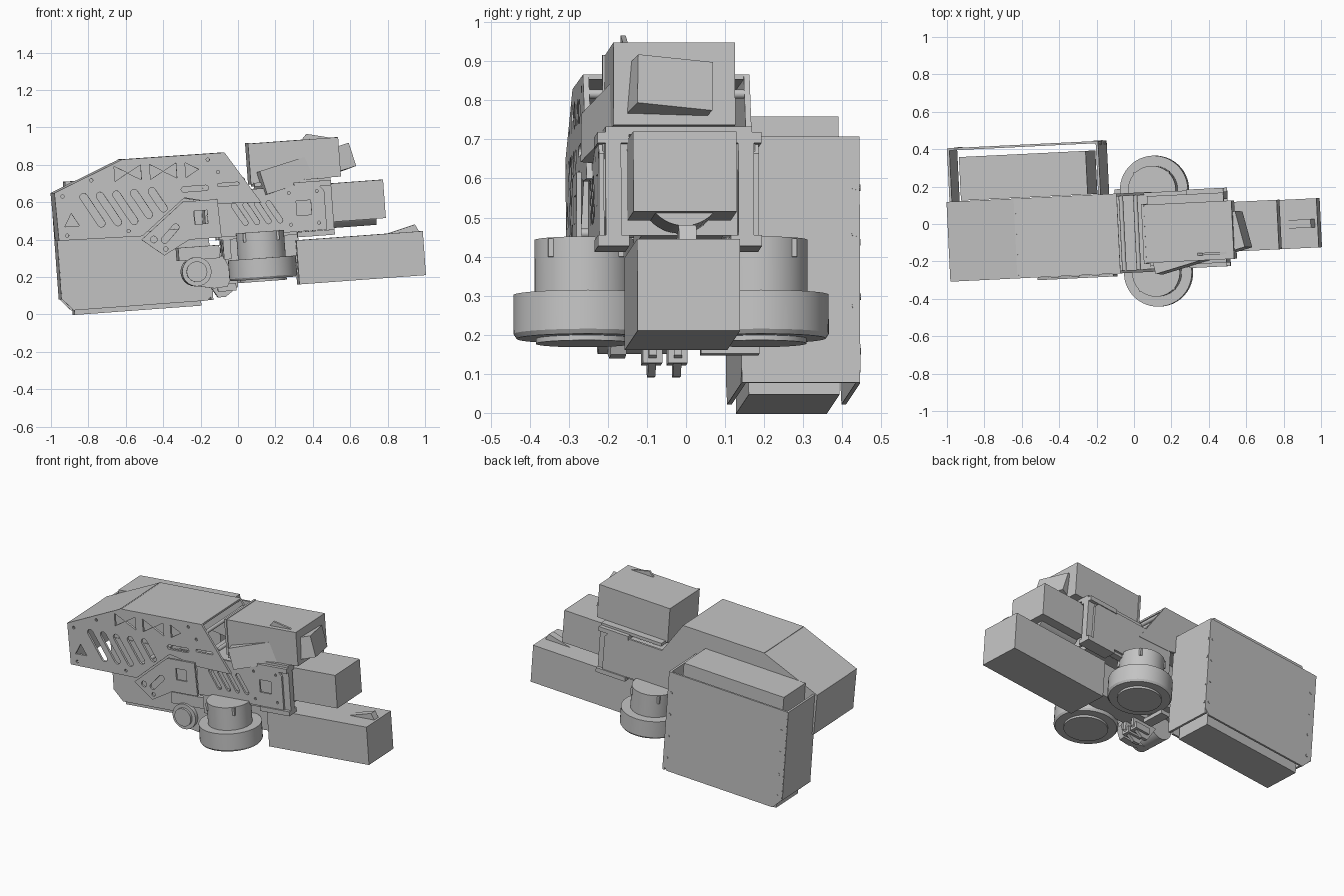
import bpy
from math import radians, cos, sin, pi
from mathutils import Matrix, Vector

old = bpy.data.objects.get("Cube")
if old:
    bpy.data.objects.remove(old, do_unlink=True)

grey = bpy.data.materials.new("plain grey")
grey.use_nodes = True
grey.diffuse_color = (0.55, 0.55, 0.55, 1)
grey.node_tree.nodes["Principled BSDF"].inputs["Base Color"].default_value = (0.55, 0.55, 0.55, 1)

# The whole machine is pitched and yawed slightly
POSE = (Matrix.Translation((0, 0, 0.5)) @ Matrix.Rotation(radians(2.8), 4, 'Z')
        @ Matrix.Rotation(radians(-4.2), 4, 'Y') @ Matrix.Translation((0, 0, -0.5)))
UPRIGHT = Matrix.Rotation(pi / 2, 4, 'X')


def finish(ob, name, matrix):
    ob.name = name
    ob.data.materials.clear()
    ob.data.materials.append(grey)
    ob.matrix_world = matrix
    return ob


def box(name, x, y, z, matrix=POSE):
    """Box from (low, high) ranges."""
    bpy.ops.mesh.primitive_cube_add(size=1)
    ob = bpy.context.object
    mid = [(a + b) / 2 for a, b in (x, y, z)]
    size = [b - a for a, b in (x, y, z)]
    ob.data.transform(Matrix.Translation(mid) @ Matrix.Diagonal((*size, 1)))
    return finish(ob, name, matrix)


def cylinder(name, centre, radius, depth, axis='Z', sides=48, top=None):
    bpy.ops.mesh.primitive_cone_add(vertices=sides, radius1=radius, depth=depth,
                                    radius2=radius if top is None else top)
    ob = bpy.context.object
    turn = {'Z': Matrix(), 'Y': UPRIGHT, 'X': Matrix.Rotation(pi / 2, 4, 'Y')}[axis]
    ob.data.transform(Matrix.Translation(centre) @ turn)
    bpy.ops.object.shade_smooth_by_angle(angle=radians(35))
    return finish(ob, name, POSE)


def plate(name, outline, y, holes=()):
    """Flat-shaded side profile with cut-outs, extruded across the y range."""
    cu = bpy.data.curves.new(name, 'CURVE')
    cu.dimensions = '2D'
    cu.fill_mode = 'BOTH'
    cu.extrude = (y[1] - y[0]) / 2
    for loop in (outline, *holes):
        s = cu.splines.new('POLY')
        s.points.add(len(loop) - 1)
        for p, (a, b) in zip(s.points, loop):
            p.co = (a, b, 0, 1)
        s.use_cyclic_u = True
    tmp = bpy.data.objects.new(name, cu)
    me = bpy.data.meshes.new_from_object(tmp)
    bpy.data.objects.remove(tmp)
    me.transform(Matrix.Translation((0, (y[0] + y[1]) / 2, 0)) @ UPRIGHT)
    me.shade_flat()
    ob = bpy.data.objects.new(name, me)
    bpy.context.collection.objects.link(ob)
    return finish(ob, name, POSE)


def ngon(u, w, r, sides, start=0.0):
    return [(u + r * cos(start + 2 * pi * i / sides), w + r * sin(start + 2 * pi * i / sides))
            for i in range(sides)]


def slot(u, w, half, r, angle):
    """Rounded slot running along the given angle."""
    pts = []
    for end in (0, pi):
        c = Vector((u + half * cos(angle + end), w + half * sin(angle + end)))
        for i in range(7):
            t = angle + end - pi / 2 + pi * i / 6
            pts.append((c.x + r * cos(t), c.y + r * sin(t)))
    return pts


# Hull shell: cut-out front plate, plain rear plate, folded skin
hull = [(-.976, .465), (-.982, .722), (-.606, .874), (-.058, .871), (.119, .591),
        (-.1, .6), (-.29, .645), (-.529, .457)]
DIAG = radians(120)
holes = [ngon(-.63 + .095 * i, .80 - .002 * i, .046, 3, pi * (i % 2)) for i in range(5)]
holes += [slot(-.785 + .088 * i, .70 - h, h, .02, DIAG)
          for i, h in enumerate((.085, .085, .085, .07, .055))]
holes += [ngon(-.9, .56, .045, 3, pi / 2), slot(-.23, .69, .06, .014, 0),
          slot(-.05, .7, .05, .008, 0)]
holes += [ngon(u, w, .009, 10) for u, w in
          ((-.94, .7), (-.78, .775), (-.15, .84), (-.1, .77), (-.93, .49), (-.6, .49))]
plate("hull_front_plate", hull, (-.26, -.245), holes)
plate("hull_rear_plate", hull, (.152, .167))
plate("hull_skin", [(-.976, .465), (-.982, .722), (-.606, .874), (-.058, .871), (-.058, .859),
                    (-.603, .861), (-.968, .714), (-.964, .465)], (-.246, .153))
box("hull_seam", (-.611, -.603), (-.258, .165), (.868, .875))
for i, (u, w) in enumerate(((-.04, .82), (.03, .72), (-.55, .5))):
    cylinder(f"hull_cross_rod_{i}", (u, -.045, w), .012, .4, 'Y', 12)

# Gusset and mid arm
gusset = [(-.3, .625), (-.115, .625), (-.107, .42), (-.28, .42), (-.42, .345), (-.536, .438)]
plate("gusset_plate", gusset, (-.275, -.262),
      [ngon(-.21, .535, .05, 4, pi / 4), slot(-.38, .46, .045, .018, pi / 4),
       ngon(-.47, .435, .018, 12), ngon(-.41, .38, .012, 12)])
arm = [(-.12, .665), (.43, .665), (.46, .63), (.46, .42), (-.12, .42)]
plate("arm_front_plate", arm, (-.245, -.232),
      [slot(.0 + .062 * i, .535, .055, .014, DIAG) for i in range(4)]
      + [ngon(.345, .545, .055, 4, pi / 4)]
      + [ngon(u, w, .008, 10) for u in (.27, .42) for w in (.46, .63)])
plate("arm_rear_plate", arm, (.152, .165))
box("arm_top_plate", (-.1, .44), (-.235, .155), (.648, .66))
box("arm_core", (-.1, .4), (-.13, .08), (.43, .64))
box("arm_end_plate", (.44, .455), (-.235, .155), (.42, .66))
for side, v in (("front", -.21), ("rear", .13)):
    box(f"arm_upright_{side}", (.40, .50), (v - .02, v + .02), (.41, .67))
    for level, w in (("lower", .39), ("upper", .655)):
        box(f"arm_flange_{side}_{level}", (.30, .5), (v - .04, v + .04), (w, w + .028))
    box(f"lower_rail_{side}", (-.12, .3), (v - .02, v + .02), (.405, .43))
    box(f"motor_post_{side}", (-.1, -.06), (v - .02, v + .02), (.3, .42))

# Upper sensor box on its platform
box("sensor_platform", (.09, .5), (-.23, .145), (.677, .697))
box("sensor_box", (.087, .557), (-.212, .1), (.697, .908))
box("sensor_back_panel", (.073, .087), (-.217, .105), (.69, .911))
plate("sensor_fin", [(.36, .905), (.39, .938), (.53, .905)], (-.185, -.172))

# Tilted box angled across the platform
tilt = (Matrix.Translation((.348, -.10, .77)) @ Matrix.Rotation(radians(17), 4, 'Z')
        @ Matrix.Rotation(radians(-17), 4, 'Y') @ Matrix.Rotation(radians(-6), 4, 'X'))
box("tilted_box", (-.26, .26), (-.1, .1), (-.065, .065), tilt)

# Middle forward box with round housing beneath
box("middle_box", (.47, .782), (-.173, .092), (.458, .664))
cylinder("middle_round_housing", (.6, -.04, .525), .1, .27, 'X')

# Lower forward box
box("lower_box", (.295, .974), (-.173, .09), (.138, .374))
plate("lower_box_fin", [(.78, .372), (.94, .412), (.96, .372)], (-.065, -.02))
box("lower_link", (-.1, .31), (-.1, .03), (.2, .41))

# Two vertical motors
for side, v in (("front", -.266), ("rear", .178)):
    cylinder(f"motor_body_{side}", (.1, v, .36), .128, .15)
    cylinder(f"motor_flywheel_{side}", (.1, v, .244), .182, .1)
    cylinder(f"motor_bevel_{side}", (.1, v, .188), .174, .012, top=.182)
    cylinder(f"motor_cap_{side}", (.1, v, .178), .125, .018)
    for i in range(4):
        a = pi / 4 + i * pi / 2
        u0, v0 = .1 + .12 * cos(a), v + .12 * sin(a)
        box(f"motor_lug_{side}_{i}", (u0 - .012, u0 + .012), (v0 - .012, v0 + .012), (.385, .432))

# Elbow servo and gripper
cylinder("elbow_servo", (-.25, -.12, .246), .078, .19, 'Y')
cylinder("elbow_cap", (-.25, -.22, .246), .055, .02, 'Y')
plate("elbow_link", [(-.25, .325), (-.1, .32), (-.06, .22), (-.09, .155), (-.16, .15), (-.25, .168)],
      (-.19, -.15))
box("elbow_mount", (-.34, -.12), (-.2, .08), (.31, .38))
for i, v in enumerate((-.085, -.02)):
    plate(f"gripper_finger_{i}", [(-.2, .2), (-.03, .22), (-.03, .15), (-.1, .1), (-.14, .1)],
          (v - .01, v + .01))
    box(f"gripper_knuckle_{i}", (-.14, -.04), (v - .025, v + .025), (.13, .17))
box("gripper_bar", (-.12, -.06), (.04, .19), (.155, .18))

# Battery block in its open frame, with clipped lower corners
box("battery_block", (-.9, -.22), (.17, .403), (.062, .776))
for name, v, top in (("front", .148, .48), ("rear", .441, .72)):
    plate(f"frame_{name}_plate", [(-.962, top), (-.962, .15), (-.905, .087), (-.185, .087),
                                  (-.155, .12), (-.155, top)], (v, v + .012))
box("frame_inner_plate", (-.168, -.155), (.15, .452), (.088, .72))
box("frame_outer_plate", (-.966, -.953), (.15, .452), (.15, .72))
for u in (-.93, -.18):
    for i in range(4):
        cylinder(f"frame_rivet_{i}", (u, .45, .17 + .14 * i), .008, .012, 'Y', 10)
for i, w in enumerate((.165, .285, .47, .59)):
    cylinder(f"inner_rivet_{i}", (-.157, .44, w), .008, .01, 'X', 10)
